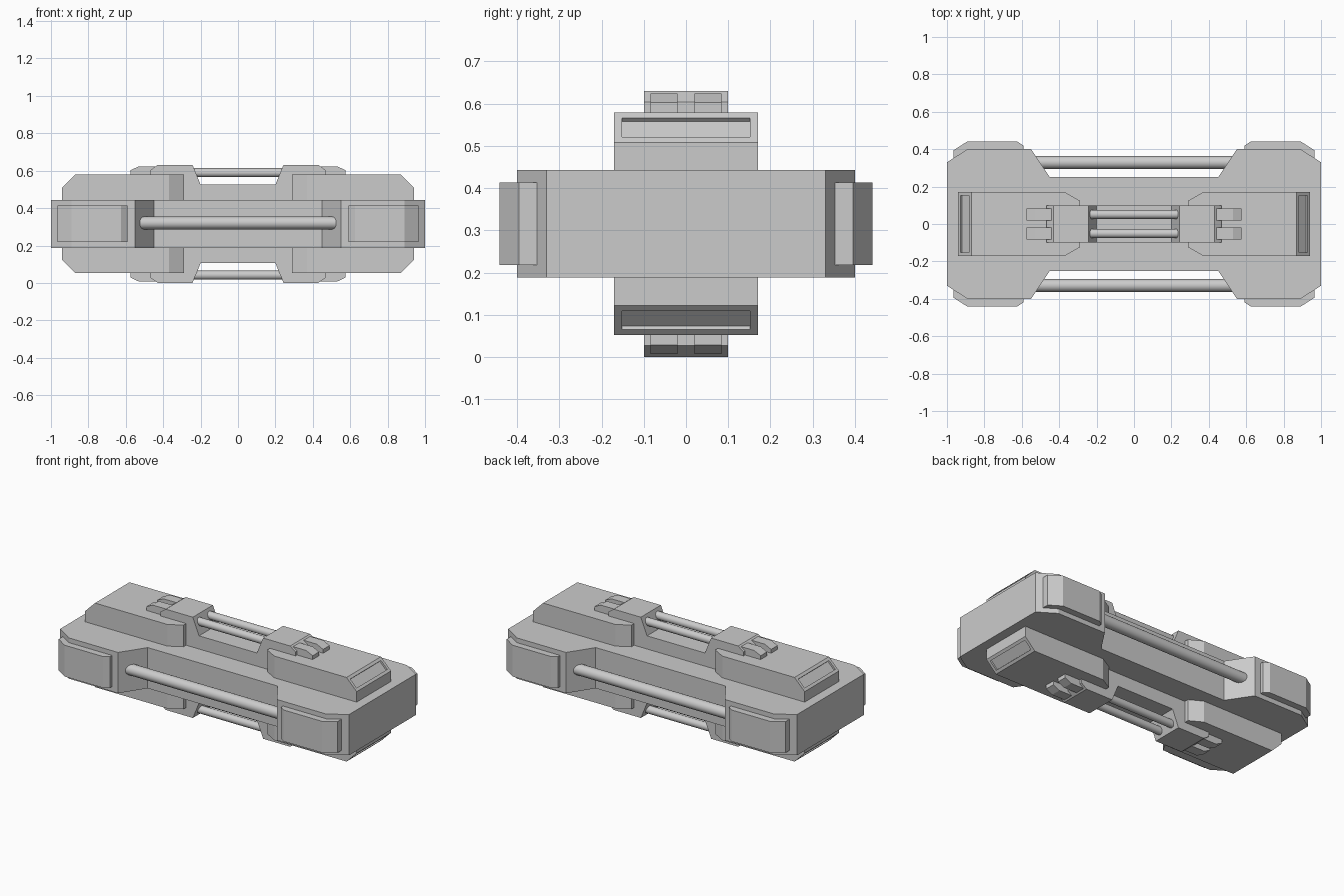
import bpy, bmesh
from math import radians
from mathutils import Vector, Matrix

if "Cube" in bpy.data.objects:
    bpy.data.objects.remove(bpy.data.objects["Cube"])

MID = 0.3155  # height of the horizontal symmetry plane


def finish(name, bm, mirror=(False, False, False)):
    bmesh.ops.recalc_face_normals(bm, faces=bm.faces[:])
    mesh = bpy.data.meshes.new(name)
    bm.to_mesh(mesh)
    bm.free()
    ob = bpy.data.objects.new(name, mesh)
    ob.location.z = MID
    bpy.context.collection.objects.link(ob)
    if any(mirror):
        mod = ob.modifiers.new("mirror", 'MIRROR')
        mod.use_axis = mirror
        mod.use_mirror_merge = False
    return ob


def prism(pts, plane, lo, hi):
    """Extrude a profile drawn in the xy or xz plane from lo to hi."""
    put = (lambda a, b, c: (a, b, c)) if plane == 'xy' else (lambda a, b, c: (a, c, b))
    bm = bmesh.new()
    face = bm.faces.new([bm.verts.new(put(a, b, lo)) for a, b in pts])
    new = bmesh.ops.extrude_face_region(bm, geom=[face])['geom']
    bmesh.ops.translate(bm, vec=put(0, 0, hi - lo),
                        verts=[v for v in new if isinstance(v, bmesh.types.BMVert)])
    bmesh.ops.recalc_face_normals(bm, faces=bm.faces[:])
    return bm


def rod(name, half, radius, y, z, mirror):
    bm = bmesh.new()
    bmesh.ops.create_cone(bm, cap_ends=True, segments=20, radius1=radius,
                          radius2=radius, depth=2 * half,
                          matrix=Matrix.Translation((0, y, z)) @ Matrix.Rotation(radians(90), 4, 'Y'))
    for f in bm.faces:
        f.smooth = len(f.verts) == 4
    return finish(name, bm, mirror)


# waisted main body
quarter = [(1.0, 0.33), (0.89, 0.40), (0.55, 0.40), (0.45, 0.25)]
right = [(x, -y) for x, y in reversed(quarter)] + quarter
outline = right + [(-x, -y) for x, y in right]
finish("main_body", prism(outline, 'xy', -0.1275, 0.1275))

# corner guards
guard = [(0.592, 0.36), (0.592, 0.42), (0.625, 0.442), (0.89, 0.442),
         (0.964, 0.395), (0.964, 0.347), (0.88, 0.347)]
finish("corner_guards", prism(guard, 'xy', -0.098, 0.098), (True, True, False))

# raised end plates with sloped, slotted ends
plate = [(0.29, -0.125), (0.37, -0.17), (0.94, -0.17),
         (0.94, 0.17), (0.37, 0.17), (0.29, 0.125)]
bm = prism(plate, 'xy', 0.1, 0.263)
cut = bmesh.ops.bisect_plane(bm, geom=bm.verts[:] + bm.edges[:] + bm.faces[:],
                             plane_co=(0.94, 0, 0.193), plane_no=(1, 0, 1), clear_outer=True)
edges = [e for e in cut['geom_cut'] if isinstance(e, bmesh.types.BMEdge)]
bmesh.ops.holes_fill(bm, edges=edges, sides=0)
bmesh.ops.recalc_face_normals(bm, faces=bm.faces[:])
bm.normal_update()
slope = max(bm.faces, key=lambda f: f.normal.dot(Vector((1, 0, 1))))
bmesh.ops.inset_individual(bm, faces=[slope], thickness=0.026)
inner = bmesh.ops.extrude_face_region(bm, geom=[slope])['geom']
bmesh.ops.translate(bm, vec=(-0.008, 0, -0.008),
                    verts=[v for v in inner if isinstance(v, bmesh.types.BMVert)])
if slope.is_valid:
    bmesh.ops.delete(bm, geom=[slope], context='FACES_ONLY')
finish("end_plates", bm, (True, False, True))

# central bracket with a recess for the small rods
half = [(0.2, 0.21), (0.243, 0.315), (0.43, 0.315), (0.468, 0.288), (0.468, 0.1)]
bracket = half + [(-x, z) for x, z in reversed(half)]
finish("central_bracket", prism(bracket, 'xz', -0.099, 0.099), (False, False, True))

# paired clips outside the bracket
clip = [(0.42, 0.25), (0.42, 0.308), (0.53, 0.308), (0.575, 0.287), (0.575, 0.25)]
finish("clips", prism(clip, 'xz', 0.02, 0.084), (True, True, True))

# rods
rod("bracket_rods", 0.245, 0.024, 0.051, 0.274, (False, True, True))
rod("side_rods", 0.55, 0.034, 0.329, 0.005, (False, True, False))
